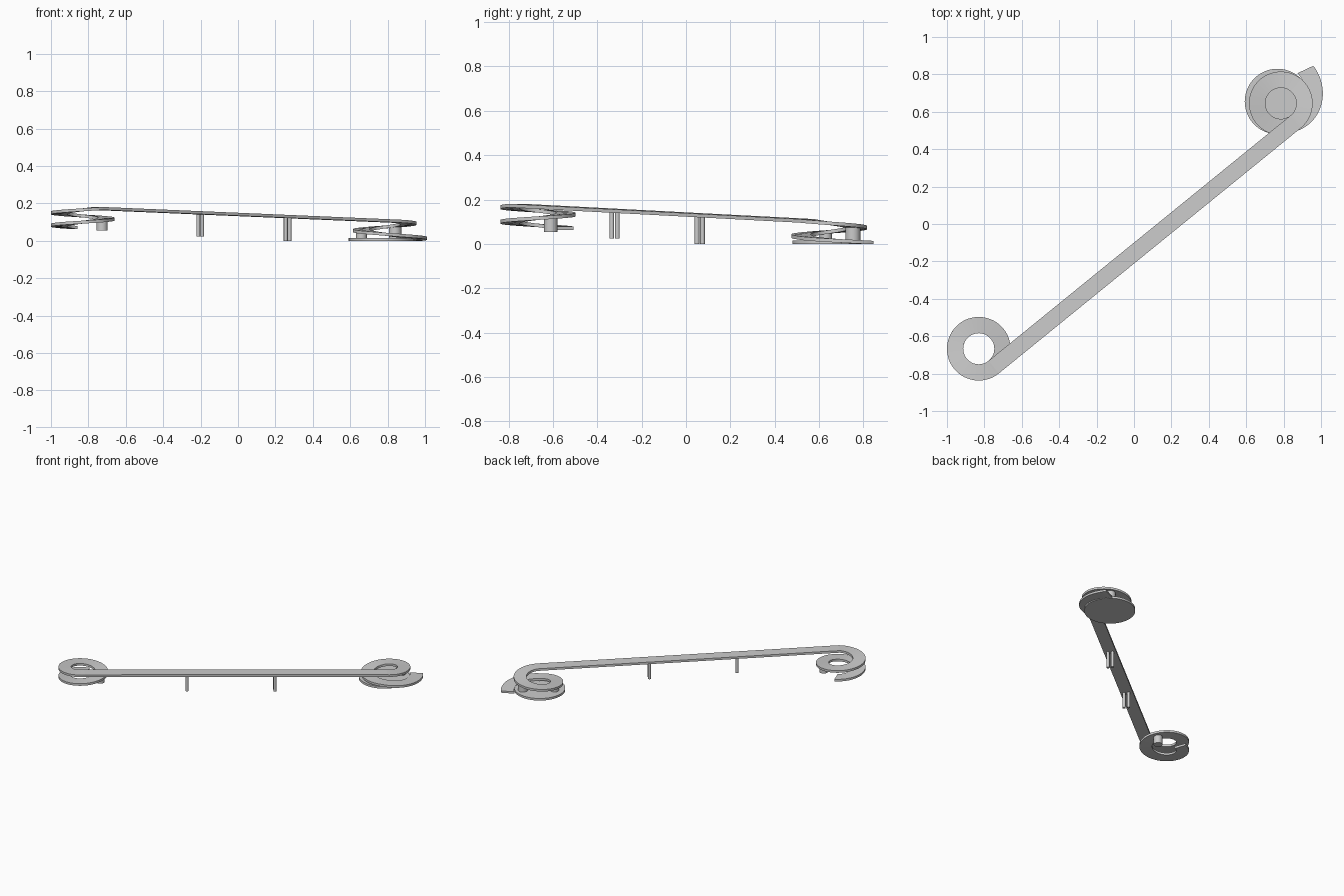
import bpy, bmesh
from math import radians, cos, sin, atan2, hypot

if "Cube" in bpy.data.objects:
    bpy.data.objects.remove(bpy.data.objects["Cube"])

THICK = 0.016
LEFT, RIGHT = (-0.83, -0.667), (0.785, 0.645)
R_IN, R_OUT = 0.083, 0.17
DX, DY = RIGHT[0] - LEFT[0], RIGHT[1] - LEFT[1]
LEN = hypot(DX, DY)
U = (DX / LEN, DY / LEN)            # along the deck
N = (U[1], -U[0])                   # across the deck, towards its outer edge
START = atan2(N[1], N[0])           # angle where the deck meets each spiral


def slab(name, rows, smooth=True):
    """Sweep a rectangular slab through (inner xy, outer xy, top z) rows."""
    bm = bmesh.new()
    rings = []
    for a, b, z in rows:
        low = max(z - THICK, 0.0)
        rings.append([bm.verts.new((*p, h)) for p, h in
                      ((a, z), (b, z), (b, low), (a, low))])
    for r, s in zip(rings, rings[1:]):
        for i in range(4):
            j = (i + 1) % 4
            bm.faces.new((r[i], r[j], s[j], s[i]))
    bm.faces.new(rings[0])
    bm.faces.new(rings[-1][::-1])
    bmesh.ops.recalc_face_normals(bm, faces=bm.faces)
    me = bpy.data.meshes.new(name)
    bm.to_mesh(me)
    bm.free()
    ob = bpy.data.objects.new(name, me)
    bpy.context.collection.objects.link(ob)
    if smooth:
        shade(ob)
    return ob


def shade(ob):
    bpy.ops.object.select_all(action='DESELECT')
    ob.select_set(True)
    bpy.context.view_layer.objects.active = ob
    bpy.ops.object.shade_smooth_by_angle(angle=radians(30))


def column(name, x, y, r, z0, z1, sides=32):
    bpy.ops.mesh.primitive_cylinder_add(vertices=sides, radius=r, depth=z1 - z0,
                                        location=(x, y, (z0 + z1) / 2))
    bpy.context.object.name = name
    shade(bpy.context.object)


def polar(c, r, a):
    return (c[0] + r * cos(a), c[1] + r * sin(a))


# straight sloping deck
slab("deck", [(polar(c, R_IN, START), polar(c, R_OUT, START), z)
              for c, z in ((LEFT, 0.181), (RIGHT, 0.112))], smooth=False)

# left spiral ramp, descending clockwise
rows = []
for i in range(113):
    t = 559 * i / 112
    a = START - radians(t)
    rows.append((polar(LEFT, R_IN, a), polar(LEFT, R_OUT, a), 0.181 - 0.000183 * t))
slab("left_spiral_ramp", rows)

# right spiral ramp, descending counter-clockwise and flaring out at the foot
rows = []
for i in range(97):
    t = 460 * i / 96
    f = max(0, (t - 350) / 110)
    rows.append((polar(RIGHT, R_IN + 0.101 * f ** 1.2, START + radians(t + 12 * f)),
                 polar(RIGHT, R_OUT + 0.096 * f ** 1.15, START + radians(t)),
                 0.112 - 0.000213 * t))
slab("right_spiral_ramp", rows)

# round base under the right spiral
column("base_disc", 0.767, 0.655, 0.175, 0.0, 0.016, 64)

# ramp columns
column("left_ramp_column", -0.727, -0.61, 0.03, 0.054, 0.12)
column("right_ramp_column_tall", 0.84, 0.752, 0.034, 0.01, 0.08)
column("right_ramp_column_short", 0.66, 0.63, 0.029, 0.01, 0.055)

# paired deck piers
for label, x, y, z0, z1 in (("west", -0.202, -0.322, 0.024, 0.145),
                            ("east", 0.265, 0.062, 0.0, 0.125)):
    for side in (-1, 1):
        column(f"{label}_pier_{'a' if side < 0 else 'b'}",
               x + side * 0.016 * N[0], y + side * 0.016 * N[1], 0.0105, z0, z1, 20)
